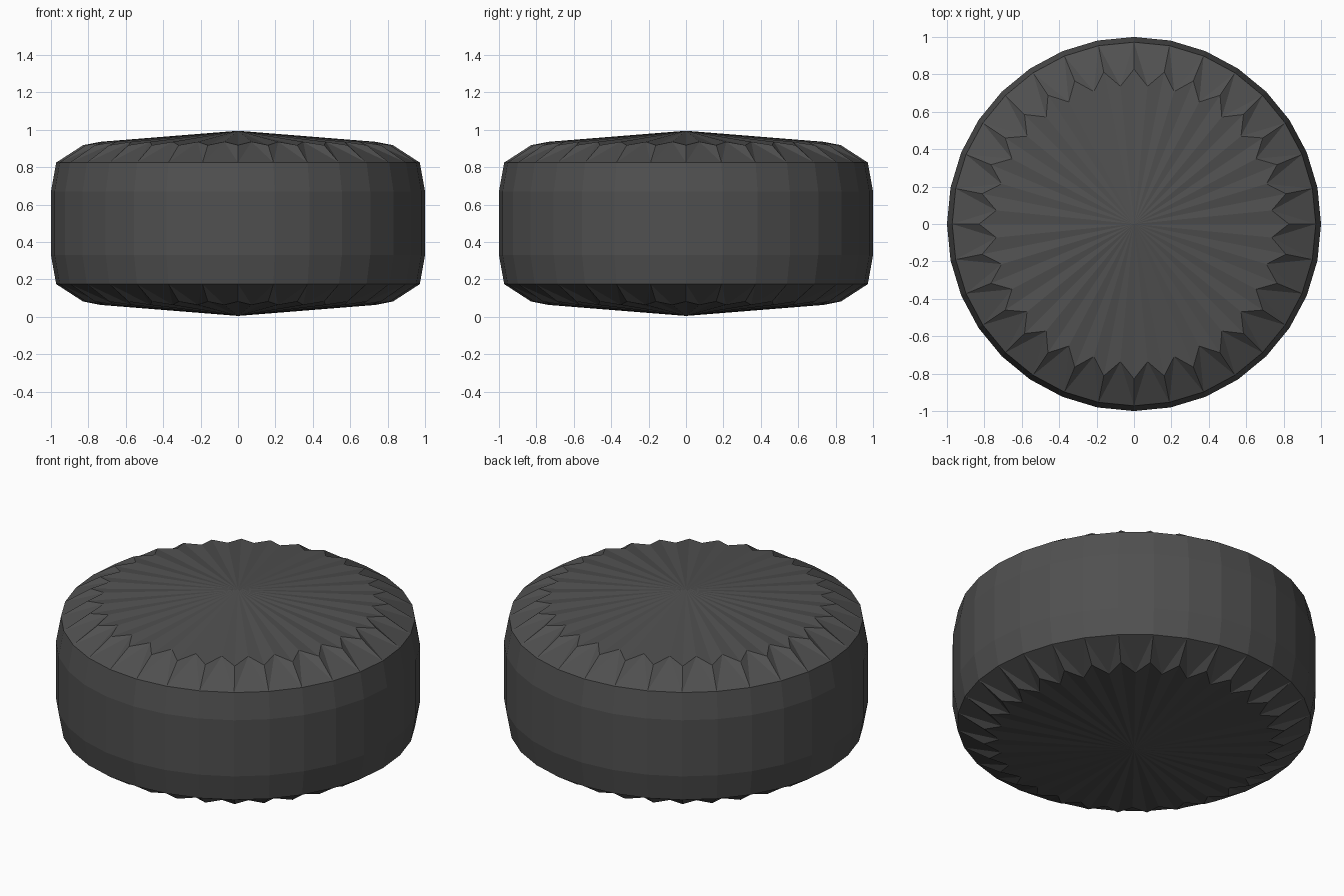
import bpy, bmesh
from math import sin, cos, pi

if "Cube" in bpy.data.objects:
    bpy.data.objects.remove(bpy.data.objects["Cube"])

SIDES = 32
bm = bmesh.new()


def ring(r, z, shift=0.0):
    return [bm.verts.new((r * cos(2 * pi * (i + shift) / SIDES),
                          r * sin(2 * pi * (i + shift) / SIDES), z))
            for i in range(SIDES)]


# Rounded side wall
wall = [ring(r, z) for r, z in ((0.972, 0.175), (1, 0.33), (1, 0.67), (0.972, 0.825))]
for a, b in zip(wall, wall[1:]):
    for i in range(SIDES):
        j = (i + 1) % SIDES
        bm.faces.new((a[i], a[j], b[j], b[i]))


# Shallow conical cap with a zigzag shoulder
def cap(rim, mirror):
    z = (lambda v: 1 - v) if mirror else (lambda v: v)
    outer = ring(0.828, z(0.918))
    inner = ring(0.74, z(0.936), 0.5)
    centre = bm.verts.new((0, 0, z(0.995)))
    for i in range(SIDES):
        j = (i + 1) % SIDES
        for tri in ((rim[i], rim[j], inner[i]),
                    (rim[i], inner[i], outer[i]),
                    (rim[j], outer[j], inner[i]),
                    (outer[i], inner[i], centre),
                    (inner[i], outer[j], centre)):
            bm.faces.new(tri)


cap(wall[-1], False)
cap(wall[0], True)
bmesh.ops.recalc_face_normals(bm, faces=bm.faces)

mesh = bpy.data.meshes.new("puck")
bm.to_mesh(mesh)
bm.free()
puck = bpy.data.objects.new("puck", mesh)
bpy.context.collection.objects.link(puck)

# Dark rubber colour
mat = bpy.data.materials.new("dark_rubber")
mat.diffuse_color = (0.08, 0.08, 0.08, 1)
mat.use_nodes = True
mat.node_tree.nodes["Principled BSDF"].inputs["Base Color"].default_value = mat.diffuse_color
mesh.materials.append(mat)
